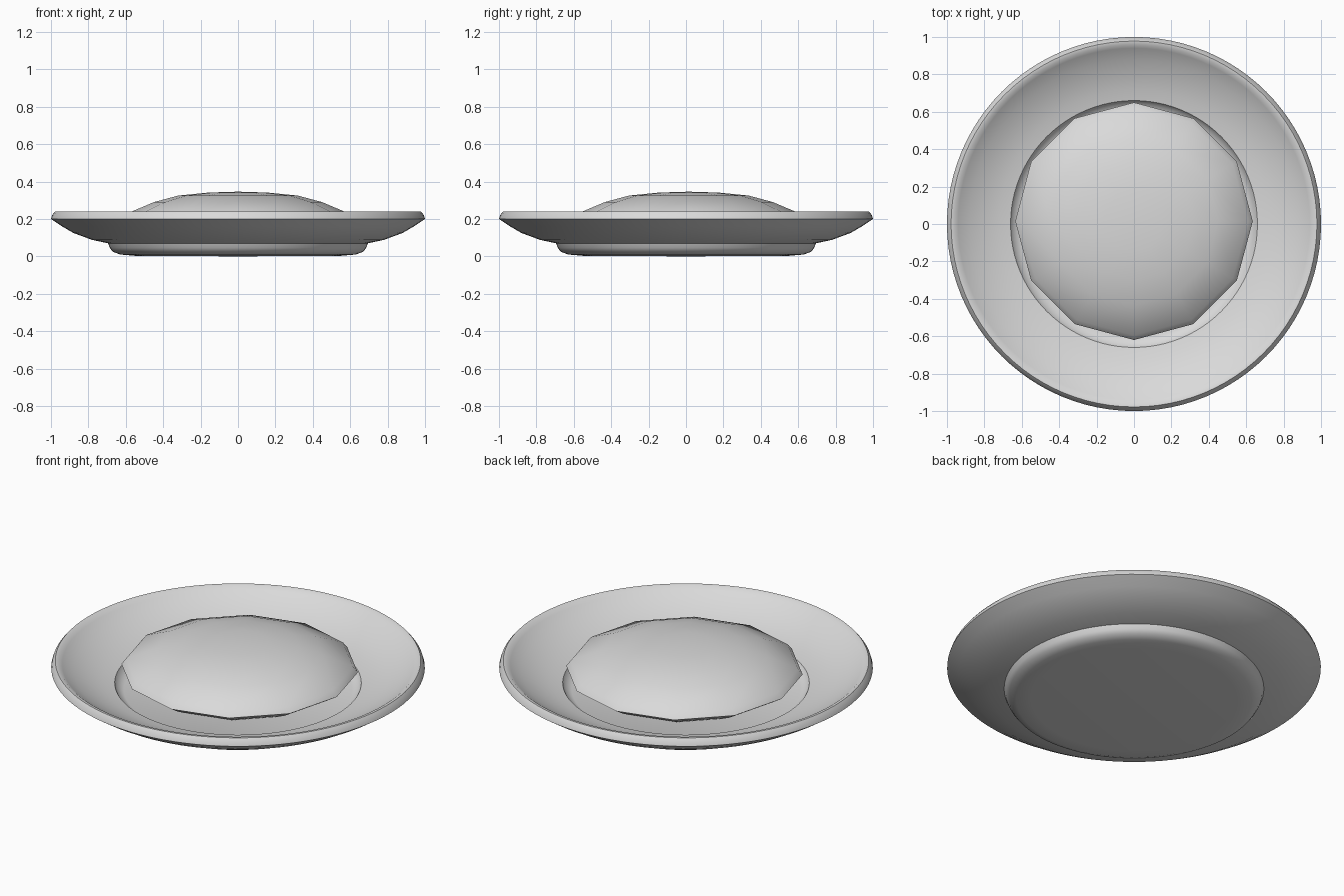
import bpy, bmesh, math

if "Cube" in bpy.data.objects:
    bpy.data.objects.remove(bpy.data.objects["Cube"])

mat = bpy.data.materials.new("light_grey")
mat.diffuse_color = (0.7, 0.7, 0.7, 1)
mat.use_nodes = True
mat.node_tree.nodes["Principled BSDF"].inputs["Base Color"].default_value = mat.diffuse_color


def lathe(name, profile, sides, centre=(0, 0), angle=40):
    """Revolve a closed (r, z) profile whose first and last points lie on the axis."""
    bm = bmesh.new()
    rings = []
    for r, z in profile:
        if r == 0:
            rings.append([bm.verts.new((*centre, z))] * sides)
        else:
            rings.append([bm.verts.new((centre[0] + r * math.cos(2 * math.pi * i / sides),
                                        centre[1] + r * math.sin(2 * math.pi * i / sides), z))
                          for i in range(sides)])
    for a, b in zip(rings, rings[1:]):
        for i in range(sides):
            j = (i + 1) % sides
            bm.faces.new(list(dict.fromkeys((a[i], a[j], b[j], b[i]))))
    bmesh.ops.recalc_face_normals(bm, faces=bm.faces)
    me = bpy.data.meshes.new(name)
    bm.to_mesh(me)
    bm.free()
    ob = bpy.data.objects.new(name, me)
    bpy.context.collection.objects.link(ob)
    me.materials.append(mat)
    bpy.ops.object.select_all(action='DESELECT')
    ob.select_set(True)
    bpy.context.view_layer.objects.active = ob
    bpy.ops.object.shade_smooth_by_angle(angle=math.radians(angle))
    return ob


# Plate: foot, flared underside, rim, dished inside and sunken well
lathe("plate", [
    (0, 0), (0.55, 0.003), (0.63, 0.01), (0.67, 0.025), (0.685, 0.045), (0.695, 0.07),
    (0.78, 0.088), (0.88, 0.125), (0.94, 0.16), (1.0, 0.20),
    (0.993, 0.222), (0.978, 0.24), (0.96, 0.238), (0.94, 0.222),
    (0.88, 0.185), (0.80, 0.148), (0.72, 0.122), (0.66, 0.11),
    (0.645, 0.085), (0.61, 0.068), (0, 0.065)], 96)

# Food mound: coarse twelve-sided dome with a tucked-under edge
lathe("food_mound", [
    (0, 0.066), (0.45, 0.09), (0.57, 0.15), (0.635, 0.19), (0.61, 0.222),
    (0.45, 0.29), (0.32, 0.325), (0.16, 0.341), (0, 0.346)],
    12, centre=(0, 0.015), angle=50)
